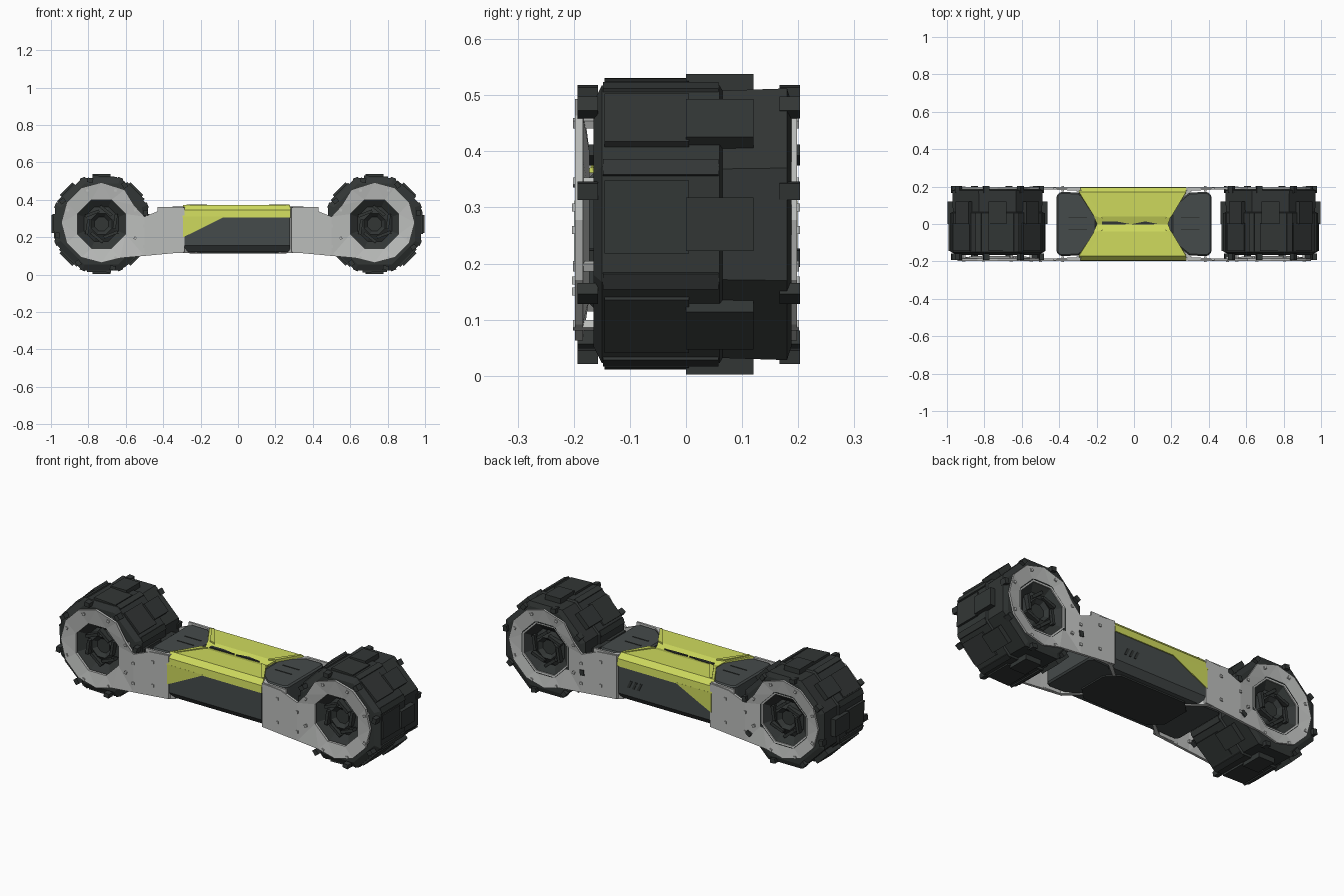
import bpy, bmesh, math, random
from mathutils import Vector, Matrix

if "Cube" in bpy.data.objects:
    bpy.data.objects.remove(bpy.data.objects["Cube"])

random.seed(4)
WX, WZ = 0.73, 0.27          # wheel centre
OCT = [math.radians(22.5 + 45 * i) for i in range(8)]


def material(name, rgb):
    m = bpy.data.materials.new(name)
    m.diffuse_color = (*rgb, 1)
    m.use_nodes = True
    m.node_tree.nodes["Principled BSDF"].inputs["Base Color"].default_value = m.diffuse_color
    return m


RUBBER = material("rubber_black", (0.032, 0.037, 0.036))
DARK = material("panel_dark", (0.06, 0.07, 0.07))
LIGHT = material("plate_grey", (0.5, 0.51, 0.5))
YELLOW = material("cover_yellow", (0.62, 0.7, 0.11))


def finish(name, bm, mat):
    bmesh.ops.recalc_face_normals(bm, faces=bm.faces)
    me = bpy.data.meshes.new(name)
    bm.to_mesh(me)
    bm.free()
    me.materials.append(mat)
    ob = bpy.data.objects.new(name, me)
    bpy.context.collection.objects.link(ob)
    return ob


def prism(name, loops, axis, lo, hi, mat, dish=0.0, bevel=0.0):
    """Extrude closed 2D loops (outer first, then holes) along an axis."""
    place = {"x": lambda a, b, c: (c, a, b), "y": lambda a, b, c: (a, c, b),
             "z": lambda a, b, c: (a, b, c)}[axis]
    bm = bmesh.new()
    edges = []
    for k, loop in enumerate(loops):
        off = dish if k else 0.0
        vs = [bm.verts.new(place(a, b, lo + off)) for a, b in loop]
        edges += [bm.edges.new((vs[i - 1], vs[i])) for i in range(len(vs))]
    if len(loops) == 1:
        bm.faces.new(vs)
    else:
        bmesh.ops.triangle_fill(bm, use_beauty=True, edges=edges)
    ext = bmesh.ops.extrude_face_region(bm, geom=bm.faces[:])
    moved = [g for g in ext["geom"] if isinstance(g, bmesh.types.BMVert)]
    bmesh.ops.translate(bm, verts=moved, vec=Vector(place(0, 0, hi - lo)))
    ob = finish(name, bm, mat)
    if bevel:
        mod = ob.modifiers.new("bevel", "BEVEL")
        mod.width, mod.segments = bevel, 1
    return ob


def lathe(name, profile, cx, mat):
    """Eight-sided lathe around the wheel axle; profile is (y, radius)."""
    bm = bmesh.new()
    rings = [[bm.verts.new((cx + r * math.cos(a), y, WZ + r * math.sin(a))) for a in OCT]
             for y, r in profile]
    for p, q in zip(rings, rings[1:]):
        for i in range(8):
            bm.faces.new((p[i - 1], p[i], q[i], q[i - 1]))
    bm.faces.new(rings[0])
    bm.faces.new(rings[-1])
    return finish(name, bm, mat)


def add_block(bm, cx, ang, r, y, size, twist=0.0):
    """Box at polar position on a wheel; size = radial, y, tangential."""
    m = (Matrix.Translation((cx, 0, WZ)) @ Matrix.Rotation(-ang, 4, "Y")
         @ Matrix.Translation((r, y, 0)) @ Matrix.Rotation(twist, 4, "Y")
         @ Matrix.Diagonal((*size, 1)))
    bmesh.ops.create_cube(bm, size=1, matrix=m)


# Wheels: faceted tyre with stepped hub on both sides
tyre = [(-.13, .02), (-.13, .04), (-.15, .06), (-.13, .1), (-.165, .15), (-.165, .235),
        (-.15, .268), (.06, .268), (.065, .258), (.18, .262), (.188, .235), (.188, .15),
        (.15, .1), (.17, .06), (.15, .04), (.15, .02)]
for sx, side in ((-1, "left"), (1, "right")):
    cx = sx * WX
    lathe(side + "_tyre", tyre, cx, RUBBER)
    # Tread plates, corner ribs and rim lugs
    bm = bmesh.new()
    for i in range(8):
        a = math.radians(45 * i)
        add_block(bm, cx, a, .252, .06, (.032, .12, .095))
        add_block(bm, cx, a + random.uniform(-.08, .08), .245, -.07, (.024, .15, .13),
                  random.uniform(-.04, .04))
        add_block(bm, cx, OCT[i], .255, -.045, (.026, .205, .03))
        for y in (-.175, .185):
            add_block(bm, cx, a + .25, .242, y, (.024, .036, .03), .4)
    finish(side + "_tread_blocks", bm, RUBBER)
    # Twisted rings inside the hub recess
    bm = bmesh.new()
    for i in range(6):
        for y in (-.15, .165):
            add_block(bm, cx, i * math.pi / 3 + .2, .075, y, (.016, .03, .08), .35)
    finish(side + "_hub_vanes", bm, RUBBER)

    for sy, face in ((-1, "front"), (1, "back")):
        tag = f"{side}_{face}_"
        # Side plate: ring around the hub running into the arm
        ring = [(cx + sx * .215 * math.cos(t), WZ + .008 + .215 * math.sin(t))
                for t in map(math.radians, (125, 90, 60, 30, 0, -30, -60, -90, -118))]
        outer = ([(sx * .285, .36), (sx * .4, .35), (sx * .5, .31), (sx * .555, .37)]
                 + ring + [(sx * .5, .1), (sx * .285, .12)])
        hole = [(cx + .14 * math.cos(t), WZ + .14 * math.sin(t)) for t in OCT]
        prism(tag + "side_plate", [outer, hole], "y", sy * .198, sy * .184, LIGHT,
              dish=-sy * .012)
        # Bolts
        bm = bmesh.new()
        for t in OCT:
            add_block(bm, cx, t, .195, sy * .183, (.014, .036, .014))
        for x, z in ((.38, .3), (.38, .17), (.5, .26), (.5, .15)):
            bmesh.ops.create_cube(bm, size=1, matrix=Matrix.Translation(
                (sx * x, sy * .188, z)) @ Matrix.Diagonal((.014, .03, .014, 1)))
        finish(tag + "bolts", bm, LIGHT)
        # Fairing bending from the arm into the waist of the body
        path = [(.43, .184), (.31, .178), (.215, .102), (.205, .112), (.295, .192), (.43, .194)]
        prism(tag + "arm_fairing", [[(sx * x, sy * y) for x, y in path]], "z",
              .115, .362, LIGHT)

    # Dark end panel of the body
    end = [(.2, .09), (.295, .168), (.395, .172), (.415, .15)]
    end += [(x, -y) for x, y in reversed(end)]
    prism(side + "_end_panel", [[(sx * x, y) for x, y in end]], "z", .12, .362, DARK, bevel=.008)
    # Panel seams
    for y in (-.03, .035):
        bm = bmesh.new()
        bmesh.ops.create_cube(bm, size=1, matrix=Matrix.Translation((sx * .3, y, .362))
                              @ Matrix.Diagonal((.1, .006, .005, 1)))
        finish(side + "_panel_seam", bm, RUBBER)

# Central body with chamfered lower edges
half = [(-.165, .12), (-.194, .155), (-.194, .31), (-.18, .35)]
section = half + [(-y, z) for y, z in reversed(half)]
prism("body", [section], "x", -.295, .278, DARK)
prism("belly_plate", [[(-.2, -.14), (.2, -.14), (.26, -.08), (.26, .08), (.2, .14),
                       (-.2, .14), (-.26, .08), (-.26, -.08)]], "z", .112, .13, RUBBER)

# Yellow hourglass cover: stations of (y, z, half width)
st = [(-.199, .305, .29), (-.195, .345, .29), (-.17, .372, .285), (-.04, .37, .205), (0, .358, .19)]
st += [(-y, z, w) for y, z, w in reversed(st[:-1])]
bm = bmesh.new()
rows = [[bm.verts.new((s * w - .008, y, z)) for s in (-1, 0, 1)] for y, z, w in st]
for p, q in zip(rows, rows[1:]):
    for i in range(2):
        bm.faces.new((p[i], p[i + 1], q[i + 1], q[i]))
finish("top_cover", bm, YELLOW).modifiers.new("thickness", "SOLIDIFY").thickness = .012

# Raised ridges leading to the waist, and dark slits in the middle
for sx in (-1, 1):
    for sy in (-1, 1):
        prism("cover_ridge", [[(sx * .275, sy * .165), (sx * .262, sy * .17),
                               (sx * .165, sy * .03), (sx * .2, sy * .04)]],
              "z", .36, .376, YELLOW)
for a, b in ((-.17, -.02), (-.01, .13)):
    m = (a + b) / 2
    prism("cover_slit", [[(a, .014 if a < -.1 else 0), (m, .014), (b, 0), (m, -.004),
                          (a, -.004)]], "z", .35, .3655, RUBBER)

# Yellow wedges dropping down the sides
for sy, face in ((-1, "front"), (1, "back")):
    prism(face + "_cover_wedge", [[(-.293, .31), (-.293, .2), (-.2, .245), (-.07, .31)]], "y",
          sy * .19, sy * .199, YELLOW)

# Slanted vents on the back panel
for i in range(3):
    x = .13 + .03 * i
    prism("back_vent", [[(x, .24), (x + .014, .24), (x + .034, .2), (x + .02, .2)]], "y",
          .19, .197, RUBBER)
